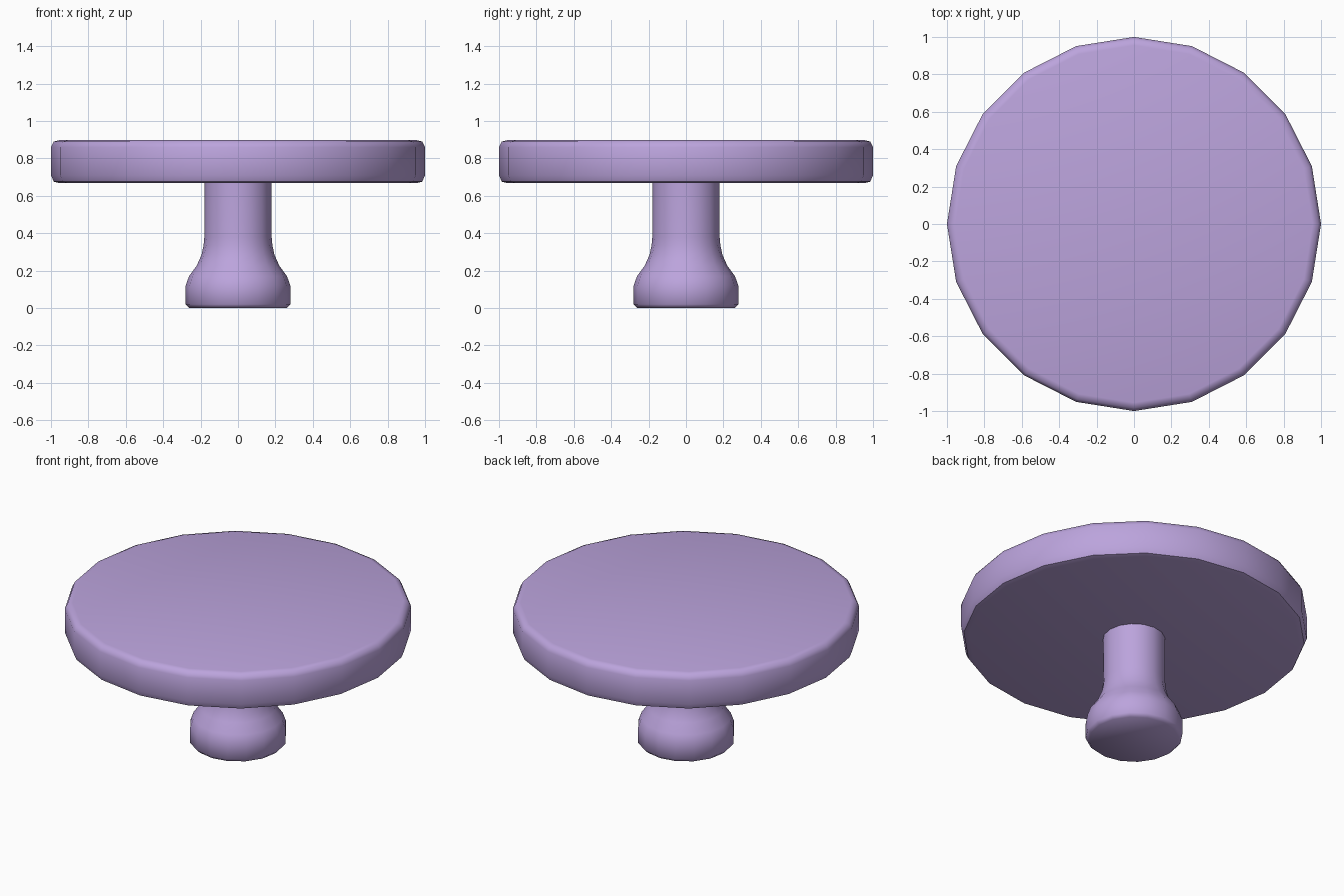
import bpy, bmesh, math

if "Cube" in bpy.data.objects:
    bpy.data.objects.remove(bpy.data.objects["Cube"])

mat = bpy.data.materials.new("soft purple")
mat.diffuse_color = (0.50, 0.37, 0.72, 1)
mat.use_nodes = True
mat.node_tree.nodes["Principled BSDF"].inputs["Base Color"].default_value = mat.diffuse_color


def lathe(name, profile, sides):
    """Revolve a closed-ended (radius, height) profile about z, with flat end caps."""
    bm = bmesh.new()
    rings = []
    for r, z in profile:
        rings.append([bm.verts.new((r * math.cos(2 * math.pi * i / sides),
                                    r * math.sin(2 * math.pi * i / sides), z))
                      for i in range(sides)])
    for a, b in zip(rings, rings[1:]):
        for i in range(sides):
            j = (i + 1) % sides
            bm.faces.new((a[i], a[j], b[j], b[i]))
    bm.faces.new(rings[0][::-1])
    bm.faces.new(rings[-1])
    me = bpy.data.meshes.new(name)
    bm.to_mesh(me)
    bm.free()
    me.materials.append(mat)
    ob = bpy.data.objects.new(name, me)
    bpy.context.collection.objects.link(ob)
    bpy.ops.object.select_all(action='DESELECT')
    ob.select_set(True)
    bpy.context.view_layer.objects.active = ob
    bpy.ops.object.shade_smooth_by_angle(angle=math.radians(50))
    return ob


# Round top with softened rim
lathe("round_top", [(0.955, 0.668), (0.985, 0.676), (1.0, 0.71), (1.0, 0.86),
                    (0.985, 0.89), (0.955, 0.898)], 20)

# Pedestal: flared foot narrowing into a straight column
lathe("pedestal", [(0.26, 0.0), (0.28, 0.02), (0.28, 0.12), (0.262, 0.17),
                   (0.22, 0.228), (0.195, 0.285), (0.184, 0.335),
                   (0.18, 0.38), (0.18, 0.675)], 16)
